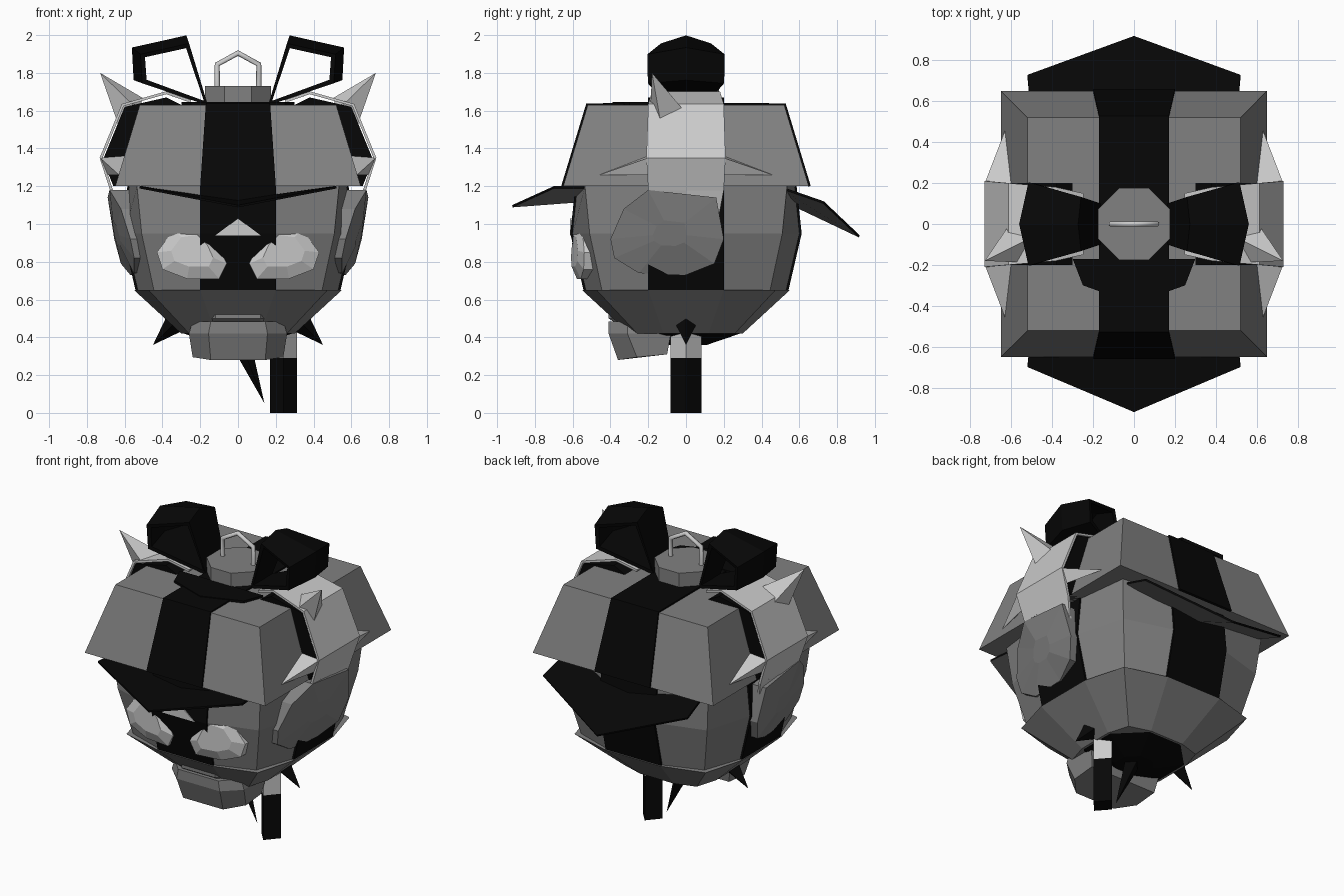
import bpy, bmesh, math
from mathutils import Matrix, Vector

if "Cube" in bpy.data.objects:
    bpy.data.objects.remove(bpy.data.objects["Cube"])

def colour(name, v):
    m = bpy.data.materials.new(name)
    m.diffuse_color = (v, v, v, 1)
    m.use_nodes = True
    m.node_tree.nodes["Principled BSDF"].inputs["Base Color"].default_value = m.diffuse_color
    return m

black, grey, light = colour("black", .002), colour("grey", .22), colour("light", .65)


def make(name, verts, faces, mat=None, rot=0, fix=True):
    me = bpy.data.meshes.new(name)
    me.from_pydata([tuple(v) for v in verts], [], faces)
    me.transform(Matrix.Rotation(math.radians(rot), 4, 'Z'))
    if fix:
        bm = bmesh.new()
        bm.from_mesh(me)
        bmesh.ops.recalc_face_normals(bm, faces=bm.faces)
        bm.to_mesh(me)
        bm.free()
    ob = bpy.data.objects.new(name, me)
    bpy.context.collection.objects.link(ob)
    me.materials.append(mat or grey)
    return ob


def loft(name, rings, mat=None, rot=0):
    n = len(rings[0])
    verts = [v for r in rings for v in r]
    faces = [(k*n + i, k*n + (i+1) % n, (k+1)*n + (i+1) % n, (k+1)*n + i)
             for k in range(len(rings)-1) for i in range(n)]
    faces += [tuple(range(n)), tuple(range(len(verts)-n, len(verts)))]
    return make(name, verts, faces, mat, rot)


def sheet(name, rows, mat, rot=0, closed=False, thick=0.015, offset=0, under=None):
    n, m = len(rows[0]), len(rows)
    faces = []
    for k in range(m if closed else m-1):
        j = (k+1) % m
        faces += [(k*n + i, j*n + i, j*n + i+1, k*n + i+1) for i in range(n-1)]
    ob = make(name, [v for r in rows for v in r], faces, mat, rot, fix=False)
    mod = ob.modifiers.new("thickness", 'SOLIDIFY')
    mod.thickness, mod.offset = thick, offset
    if under:
        ob.data.materials.append(under)
        mod.material_offset = 1
    return ob


def ribbon(name, path, mat, rot=0, edge=1.0, **kw):
    # path points are (outward, z, half width); edge shrinks the two borders
    u0, z0 = path[0][:2]
    rows = []
    for u, z, w in path:
        ue, ze = u0 + (u-u0)*edge, z0 + (z-z0)*edge
        rows.append([(ue, -w, ze), (u, 0, z), (ue, w, ze)])
    return sheet(name, rows, mat, rot, **kw)


def spike(name, base, tip, r, n=4, mat=None):
    base, tip = Vector(base), Vector(tip)
    q = (tip - base).to_track_quat('Z', 'Y')
    ring = [base + q @ Vector((r*math.cos(2*math.pi*i/n), r*math.sin(2*math.pi*i/n), 0))
            for i in range(n)]
    return make(name, ring + [tip], [(i, (i+1) % n, n) for i in range(n)] + [tuple(range(n))], mat)


def square(a, z):
    return [(-a, -a, z), (a, -a, z), (a, a, z), (-a, a, z)]


def body(a, w, z, c=0.86):
    quarter = [(a, -w), (a, w), (a*c, a*c)]
    out = []
    for k in range(4):
        r = Matrix.Rotation(k*math.pi/2, 2)
        out += [(*(r @ Vector(p)), z) for p in quarter]
    return out


def circle(r, z, n=8, phase=.5):
    return [(r*math.cos((i+phase)*2*math.pi/n), r*math.sin((i+phase)*2*math.pi/n), z) for i in range(n)]


# head, jaw bowl and underside
loft("head", [body(.53, .2, .65, .84), body(.6, .2, .95, .85), body(.575, .2, 1.2, .93)])
loft("jaw_bowl", [body(.3, .12, .42), body(.55, .2, .65)])
loft("jaw_bottom", [circle(.12, .36), circle(.31, .42)], black)

# square cap with black cross bands
loft("cap", [square(.65, 1.2), square(.52, 1.63)])
for rot in (-90, 90):
    ribbon("cap_band", [(0, 1.633, .17), (.523, 1.633, .17), (.653, 1.2, .2)], black, rot)
for rot in (0, 90, 180, 270):
    ribbon("head_band", [(.578, 1.2, .2), (.605, .95, .2), (.535, .65, .2)], black, rot)

# front and back brims, black above and grey below
for name, rot, tip, side in (("front_brim", -90, 1.1, (.7, 1.2)), ("back_brim", 90, .94, (.73, 1.12))):
    sheet(name, [[(.5, -.5, 1.2), (.52, 0, 1.13), (.5, .5, 1.2)],
                 [(side[0], -.52, side[1]), (.92, 0, tip), (side[0], .52, side[1])]],
          black, rot, thick=.012, offset=-1, under=grey)

# side ribbons over dark side blocks, bow loops
block = [(.3, 1.63), (.38, 1.67), (.6, 1.62), (.715, 1.34), (.66, 1.2), (.5, 1.2)]
for rot in (0, 180):
    loft("side_block", [[(u, y, z) for u, z in block] for y in (-.2, .2)], black, rot)
    ribbon("side_ribbon", [(.25, 1.65, .15), (.38, 1.695, .18), (.61, 1.63, .2), (.725, 1.35, .21),
                           (.67, 1.18, .2)], light, rot)
    sheet("ribbon_tail", [[(.67, -.2, 1.18), (.67, 0, 1.18), (.67, .2, 1.18)],
                          [(.64, -.17, 1.09), (.66, 0, 1.16), (.63, .17, 1.02)]], light, rot)
    ribbon("bow_loop", [(.17, 1.64, .1), (.28, 1.985, .13), (.55, 1.925, .2), (.54, 1.77, .2)],
           black, rot, edge=.88, closed=True, thick=.03)

# front flap, knot and hanging wire
flap = [(-.3, -.17), (-.25, -.3), (0, -.39), (.25, -.3), (.3, -.17)]
loft("bow_flap", [[(x, y, z) for x, y in flap] for z in (1.63, 1.645)], black)
loft("knot", [circle(.19, 1.62), circle(.19, 1.73)])
cu = bpy.data.curves.new("hanging_wire", 'CURVE')
cu.dimensions, cu.bevel_depth, cu.bevel_resolution = '3D', .015, 1
wire = [(-.11, 1.72), (-.11, 1.845), (0, 1.905), (.11, 1.845), (.11, 1.72)]
sp = cu.splines.new('POLY')
sp.points.add(len(wire)-1)
for p, (x, z) in zip(sp.points, wire):
    p.co = (x, 0, z, 1)
cu.materials.append(light)
bpy.context.collection.objects.link(bpy.data.objects.new("hanging_wire", cu))

# ear outline as (y, z, outer x)
ear = [(-.4, .92, .57), (-.33, 1.08, .62), (-.2, 1.18, .68), (.16, 1.14, .69), (.2, .92, .655),
       (.15, .79, .62), (0, .73, .57), (-.25, .74, .55), (-.38, .82, .55)]
eye = [(.06, .79), (.11, .9), (.2, .99), (.34, .97), (.43, .85), (.4, .76), (.27, .71), (.1, .71)]
cx, cz = .24, .87
for s in (-1, 1):
    # ears, bulging to a middle ring
    loft("ear", [[(s*.5, y, z) for y, z, x in ear],
                 [(s*x, y, z) for y, z, x in ear],
                 [(s*(.3*x + .7*.655), -.08 + (y+.08)*.3, .95 + (z-.95)*.3) for y, z, x in ear]])
    # eyes
    loft("eye", [[(s*x, -.45, z) for x, z in eye],
                 [(s*x, -(.59-.12*x), z) for x, z in eye],
                 [(s*(cx+(x-cx)*.6), -(.615-.1*x), cz+(z-cz)*.6) for x, z in eye]], light)
    # horns, ribbon side leaves, jaw spikes
    spike("horn", (s*.57, -.1, 1.6), (s*.73, -.18, 1.8), .1, mat=light)
    for t in (-1, 1):
        make("side_leaf", [(s*.6, t*.2, 1.36), (s*.73, t*.2, 1.35), (s*.69, t*.2, 1.26), (s*.63, t*.46, 1.26)],
             [(0, 1, 2), (0, 1, 3), (1, 2, 3), (2, 0, 3)], light)
    spike("jaw_spike", (s*.33, 0, .48), (s*.45, 0, .36), .06, mat=black)

# nose
loft("nose", [[(-.12, y, .94), (.12, y, .94), (0, y, 1.03)] for y in (-.5, -.615)], light)


# chin block with lip
def chin(w, yf, yb, z, dz=0):
    return [(-w, yb, z+dz), (-w, yf+.1, z+dz/2), (-w*.6, yf, z), (w*.6, yf, z), (w, yf+.1, z+dz/2), (w, yb, z+dz)]


loft("chin", [chin(.24, -.36, -.1, .28, .03), chin(.26, -.41, -.08, .42), chin(.24, -.41, -.1, .485)])
loft("lip", [chin(.2, -.38, -.2, .48), chin(.2, -.41, -.2, .5), chin(.2, -.41, -.2, .545)])

# chin tuft and diamond-section hanging post
spike("tuft", (.02, 0, .36), (.14, 0, .05), .05, mat=black)
for name, z0, z1, mat in (("post", 0, .29, black), ("post_top", .29, .44, light)):
    loft(name, [[(.24 + x*.87, y, z) for x, y, z in circle(.082, z, 4, 0)] for z in (z0, z1)], mat)
